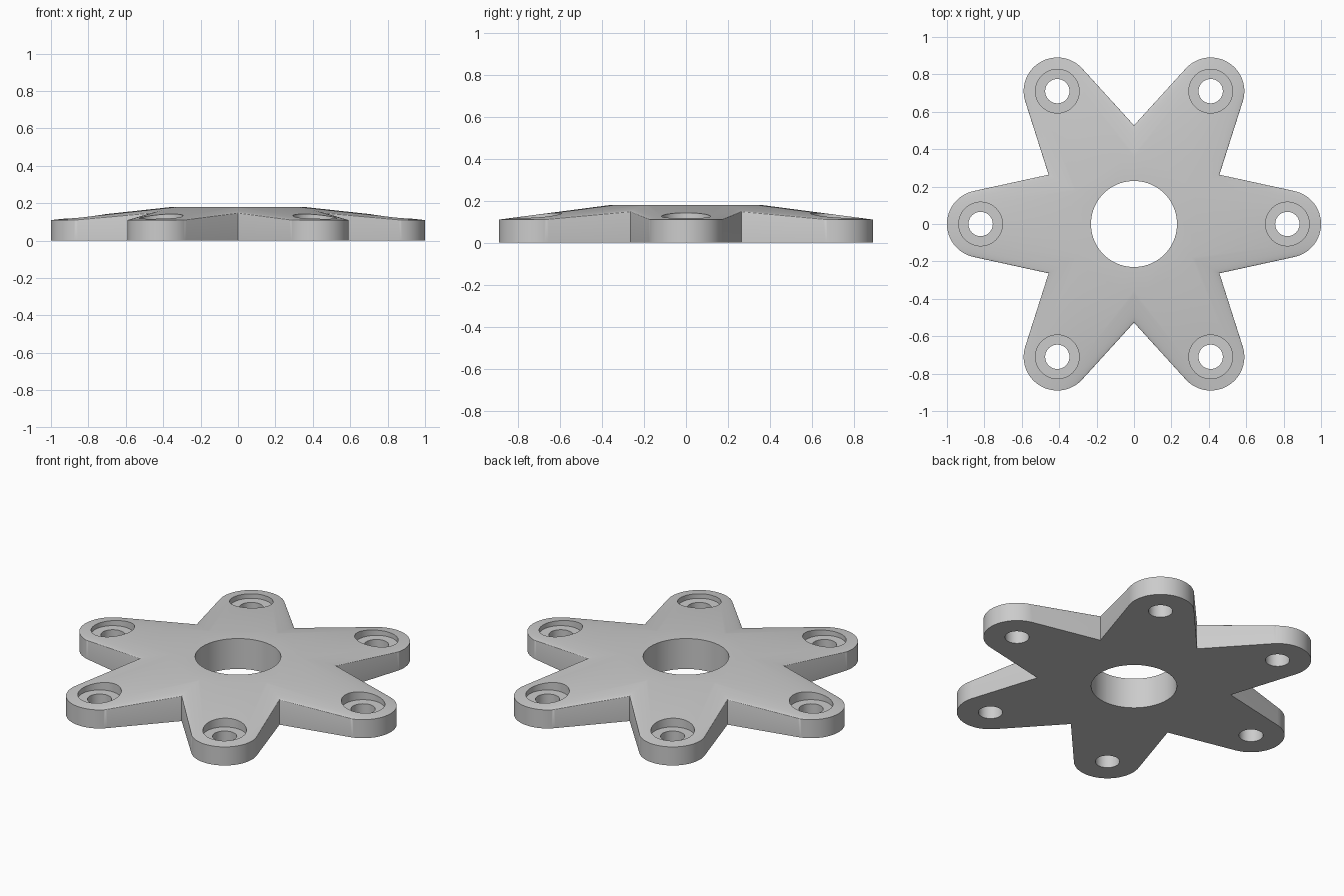
import bpy, bmesh
from math import sin, cos, tau, pi, radians
from mathutils import Matrix, Vector

cube = bpy.data.objects.get("Cube")
if cube:
    bpy.data.objects.remove(cube, do_unlink=True)

HUB_R, HUB_H = 0.355, 0.18       # central boss
TIP_R, TIP_H = 0.18, 0.11        # rounded arm end
REACH = 0.82                     # distance of the screw holes from the axis
BORE_R = 0.23
SCREW_R, HEAD_R, SEAT_Z = 0.065, 0.117, 0.09
ARMS, SEG = 6, 120

grey = bpy.data.materials.new("light_grey")
grey.use_nodes = True
grey.diffuse_color = (0.6, 0.6, 0.6, 1)
grey.node_tree.nodes["Principled BSDF"].inputs["Base Color"].default_value = (0.6, 0.6, 0.6, 1)


def ring(bm, x, r, z, n=SEG):
    return [bm.verts.new((x + r * cos(tau * i / n), r * sin(tau * i / n), z)) for i in range(n)]


def make_object(name, bm):
    bmesh.ops.recalc_face_normals(bm, faces=bm.faces)
    mesh = bpy.data.meshes.new(name)
    bm.to_mesh(mesh)
    bm.free()
    obj = bpy.data.objects.new(name, mesh)
    bpy.context.collection.objects.link(obj)
    mesh.materials.append(grey)
    return obj


# One arm: hull of the boss and the lower arm end, trimmed to its sector
arm = bmesh.new()
for x, r, h in ((0, HUB_R, HUB_H), (REACH, TIP_R, TIP_H)):
    ring(arm, x, r, 0)
    ring(arm, x, r, h)
hull = bmesh.ops.convex_hull(arm, input=arm.verts)
loose = {v for v in hull["geom_interior"] + hull["geom_unused"] if isinstance(v, bmesh.types.BMVert)}
bmesh.ops.delete(arm, geom=list(loose), context="VERTS")
bmesh.ops.dissolve_limit(arm, angle_limit=radians(0.2), verts=arm.verts, edges=arm.edges)
half = pi / ARMS
for side in (1, -1):
    bmesh.ops.bisect_plane(arm, geom=arm.verts[:] + arm.edges[:] + arm.faces[:], dist=1e-5,
                           plane_co=(0, 0, 0), plane_no=Vector((-sin(half), side * cos(half), 0)),
                           clear_outer=True)

# Repeat the sector around the axis and weld the seams
source = arm.verts[:] + arm.edges[:] + arm.faces[:]
for i in range(1, ARMS):
    copy = bmesh.ops.duplicate(arm, geom=source)["geom"]
    verts = [v for v in copy if isinstance(v, bmesh.types.BMVert)]
    bmesh.ops.rotate(arm, verts=verts, cent=(0, 0, 0), matrix=Matrix.Rotation(tau * i / ARMS, 3, "Z"))
bmesh.ops.remove_doubles(arm, verts=arm.verts, dist=2e-4)
body = make_object("star_flange", arm)


# Cutter: centre bore and stepped screw holes
def turned(bm, x, profile, n):
    rings = [ring(bm, x, r, z, n) for r, z in profile]
    for a, b in zip(rings, rings[1:]):
        for i in range(n):
            j = (i + 1) % n
            bm.faces.new((a[i], a[j], b[j], b[i]))
    bm.faces.new(rings[0][::-1])
    bm.faces.new(rings[-1])
    return [v for loop in rings for v in loop]


cut = bmesh.new()
turned(cut, 0, ((BORE_R, -0.1), (BORE_R, 0.4)), 96)
for i in range(ARMS):
    verts = turned(cut, REACH, ((SCREW_R, -0.1), (SCREW_R, SEAT_Z), (HEAD_R, SEAT_Z), (HEAD_R, 0.4)), 48)
    bmesh.ops.rotate(cut, verts=verts, cent=(0, 0, 0), matrix=Matrix.Rotation(tau * i / ARMS, 3, "Z"))
cutter = make_object("hole_cutter", cut)
cutter.hide_render = True

mod = body.modifiers.new("holes", "BOOLEAN")
mod.operation = "DIFFERENCE"
mod.solver = "EXACT"
mod.object = cutter
bpy.ops.object.select_all(action="DESELECT")
body.select_set(True)
bpy.context.view_layer.objects.active = body
bpy.ops.object.modifier_apply(modifier=mod.name)
bpy.data.objects.remove(cutter, do_unlink=True)
bpy.ops.object.shade_smooth_by_angle(angle=radians(30))
